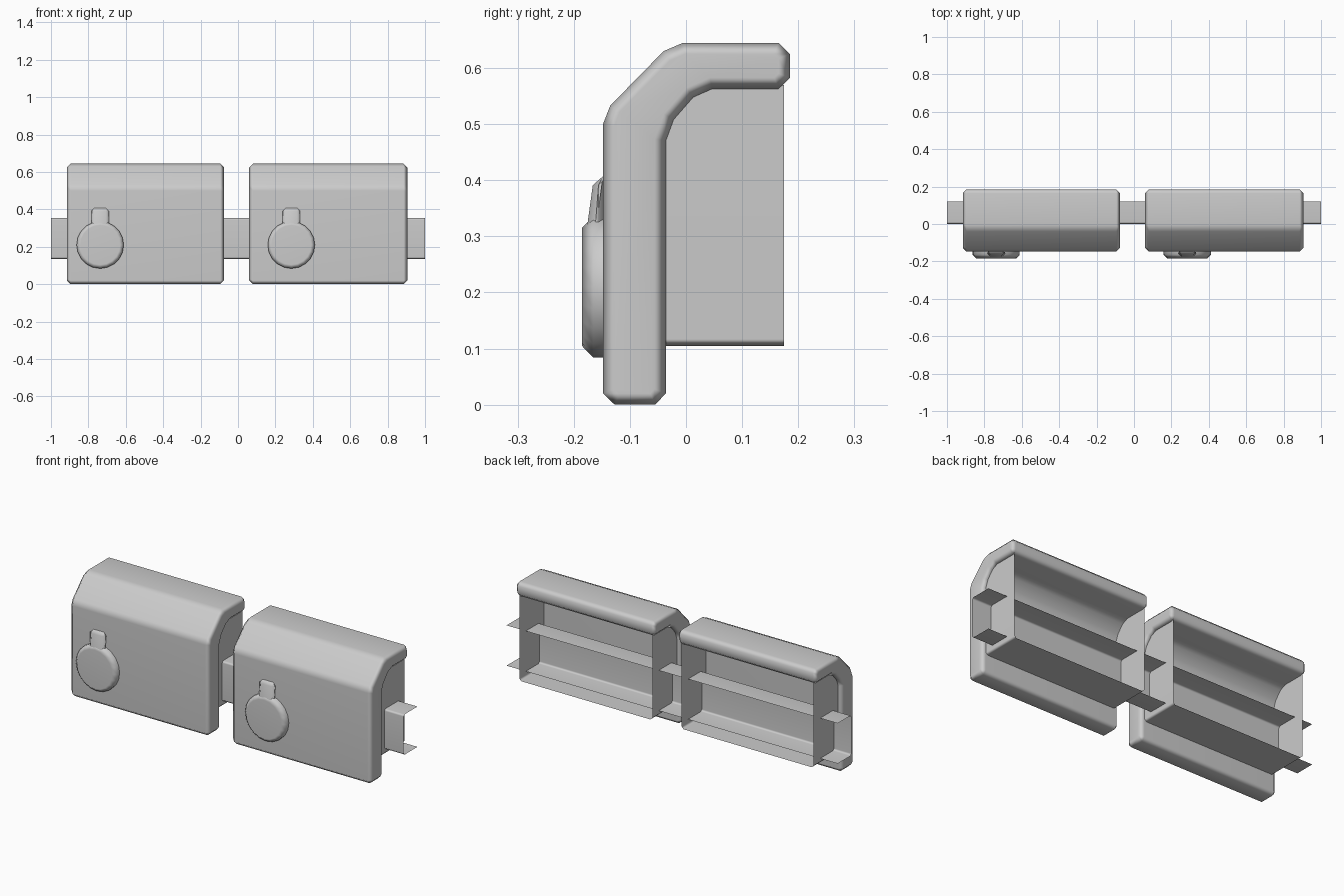
import bpy, bmesh, math

if "Cube" in bpy.data.objects:
    bpy.data.objects.remove(bpy.data.objects["Cube"])


def finish(bm, name, angle=50, weighted=True):
    bmesh.ops.recalc_face_normals(bm, faces=bm.faces)
    me = bpy.data.meshes.new(name)
    bm.to_mesh(me)
    bm.free()
    ob = bpy.data.objects.new(name, me)
    bpy.context.collection.objects.link(ob)
    bpy.ops.object.select_all(action='DESELECT')
    ob.select_set(True)
    bpy.context.view_layer.objects.active = ob
    bpy.ops.object.shade_smooth_by_angle(angle=math.radians(angle))
    if weighted:
        mod = ob.modifiers.new("weighted", 'WEIGHTED_NORMAL')
        mod.keep_sharp = True
    return ob


def prism(name, pts, offset, bevel, bevel_start=True):
    """Extrude a closed 3D outline by offset and chamfer its end rims."""
    bm = bmesh.new()
    a = bm.faces.new([bm.verts.new(p) for p in pts])
    ext = bmesh.ops.extrude_face_region(bm, geom=[a], use_keep_orig=True)
    moved = [g for g in ext['geom'] if isinstance(g, bmesh.types.BMVert)]
    bmesh.ops.translate(bm, vec=offset, verts=moved)
    bmesh.ops.recalc_face_normals(bm, faces=bm.faces)
    ms = set(moved)
    rim = [e for e in bm.edges if (e.verts[0] in ms) == (e.verts[1] in ms)
           and (bevel_start or e.verts[0] in ms)]
    bmesh.ops.bevel(bm, geom=rim, offset=bevel, segments=1,
                    affect='EDGES', profile=0.5)
    return finish(bm, name)


def sheet(name, path, offset):
    """Sweep an open path into a thin single-sided sheet."""
    bm = bmesh.new()
    a = [bm.verts.new(p) for p in path]
    b = [bm.verts.new([p[i] + offset[i] for i in range(3)]) for p in path]
    for i in range(len(path) - 1):
        bm.faces.new((a[i], a[i + 1], b[i + 1], b[i]))
    return finish(bm, name)


# Side profile (y, z) of the hooked cover panel
PROFILE = [(-0.127, 0), (-0.055, 0), (-0.036, 0.02), (-0.036, 0.47),
           (-0.022, 0.508), (0.013, 0.548), (0.047, 0.563), (0.165, 0.563),
           (0.185, 0.582), (0.185, 0.625), (0.165, 0.645), (-0.005, 0.645),
           (-0.04, 0.63), (-0.135, 0.533), (-0.148, 0.5), (-0.148, 0.02)]


def knob(tag, cx):
    # Round chamfered disc
    n, r, cz = 20, 0.126, 0.21
    ring = [(cx + r * math.cos(2 * math.pi * i / n), -0.14,
             cz + r * math.sin(2 * math.pi * i / n)) for i in range(n)]
    prism("disc_" + tag, ring, (0, -0.045, 0), 0.02, False)
    # Small tapered tab above the disc
    bm = bmesh.new()
    bmesh.ops.create_cube(bm, size=1)
    for v in bm.verts:
        x, y, z = v.co
        front = -0.18 if z < 0 else -0.164
        v.co = (cx + x * 0.094, front if y < 0 else -0.14,
                0.29 if z < 0 else 0.407)
    edges = [e for e in bm.edges
             if all(v.co.z > 0.4 for v in e.verts) and
             not all(v.co.y > -0.15 for v in e.verts)
             or abs(e.verts[0].co.z - e.verts[1].co.z) > 0.05]
    bmesh.ops.bevel(bm, geom=edges, offset=0.016, segments=1,
                    affect='EDGES', profile=0.5)
    finish(bm, "tab_" + tag)


for tag, x0, x1, knob_x in (("left", -0.915, -0.075, -0.737),
                            ("right", 0.06, 0.905, 0.285)):
    # Cover panel
    prism("panel_" + tag, [(x0, y, z) for y, z in PROFILE],
          (x1 - x0, 0, 0), 0.02)
    # Open-backed liner: two side walls and a floor
    a, b, c = x0 + 0.021, x1 - 0.021, 0.012
    path = [(a, 0.57), (a, 0.105 + c), (a + c, 0.105),
            (b - c, 0.105), (b, 0.105 + c), (b, 0.57)]
    sheet("liner_" + tag, [(x, -0.04, z) for x, z in path], (0, 0.215, 0))
    knob(tag, knob_x)

# C-shaped rail running through both panels
rail = [(0.12, 0.355), (0.01, 0.355), (0, 0.345),
        (0, 0.145), (0.01, 0.135), (0.12, 0.135)]
sheet("rail", [(-1, y, z) for y, z in rail], (2, 0, 0))
